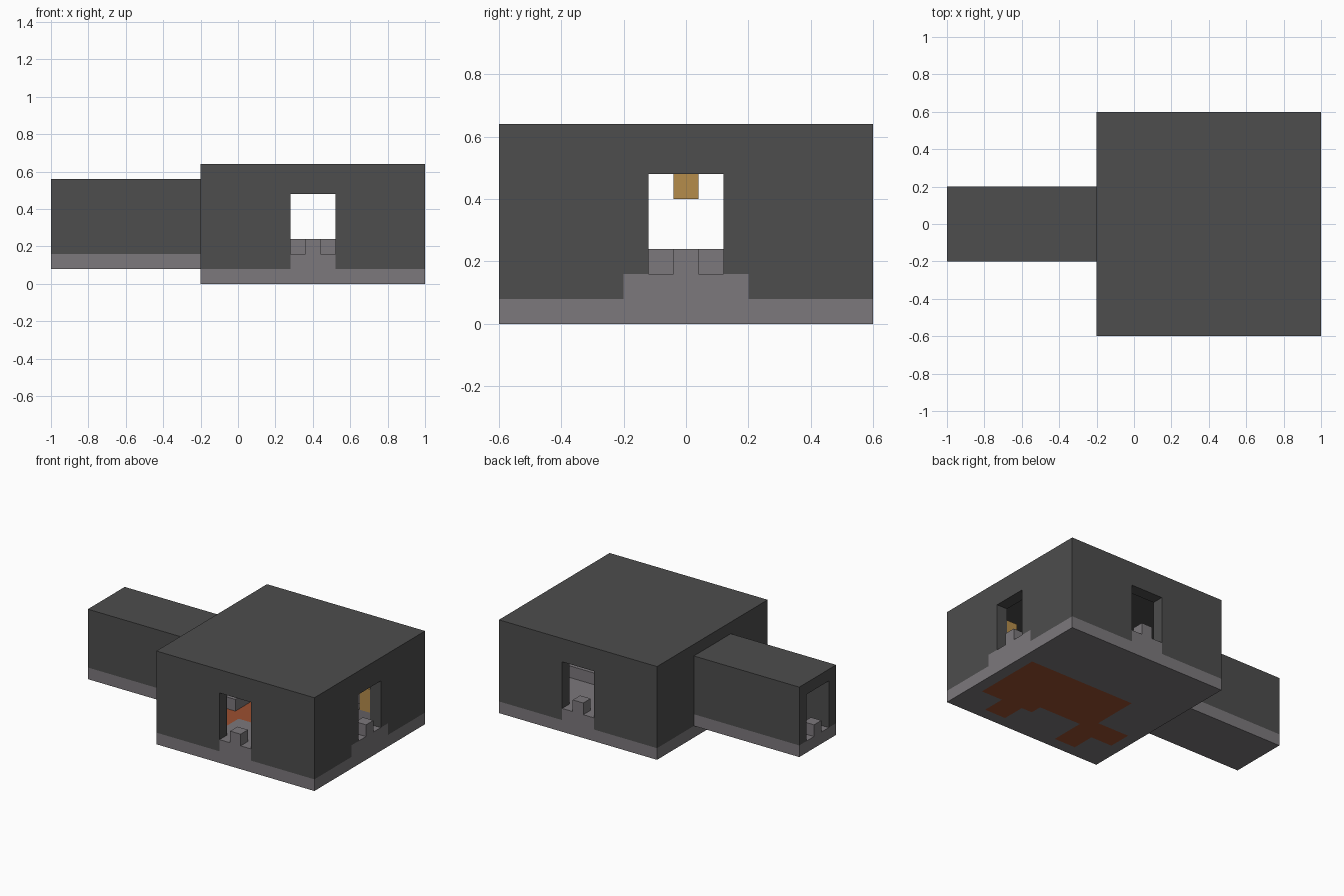
import bpy
import bmesh
import math
from mathutils import Vector

cube = bpy.data.objects.get("Cube")
if cube:
    bpy.data.objects.remove(cube, do_unlink=True)

UNIT = 0.08
cells = {}


def material(name, color):
    m = bpy.data.materials.new(name)
    m.use_nodes = True
    m.diffuse_color = (*color, 1)
    m.node_tree.nodes["Principled BSDF"].inputs["Base Color"].default_value = (*color, 1)
    return m


dark = material("dark stone", (0.074, 0.074, 0.074))
grey = material("grey stone", (0.2, 0.188, 0.2))
orange = material("molten orange", (0.33, 0.08, 0.03))
gold = material("lamp gold", (0.46, 0.265, 0.07))


def fill(part, x0, x1, y0, y1, z0, z1):
    """Give a box of unit blocks to a part; None carves the blocks away."""
    def span(a, b, start):
        return range(round((a - start) / UNIT), round((b - start) / UNIT))
    for i in span(x0, x1, -1):
        for j in span(y0, y1, -0.6):
            for k in span(z0, z1, 0):
                if part:
                    cells[i, j, k] = part
                else:
                    cells.pop((i, j, k), None)


# Corridor: floor slab, shell and hollow
fill("corridor_walls", -1, -0.2, -0.2, 0.2, 0.16, 0.56)
fill("corridor_floor", -1, -0.2, -0.2, 0.2, 0.08, 0.16)
fill(None, -1, -0.2, -0.12, 0.12, 0.16, 0.48)

# Room: shell, hollow, base and raised floor
fill("room_walls", -0.2, 1, -0.6, 0.6, 0.08, 0.64)
fill("room_base", -0.2, 1, -0.6, 0.6, 0, 0.08)
fill(None, -0.12, 0.92, -0.52, 0.52, 0.16, 0.56)
fill("room_base", -0.12, 0.92, -0.52, 0.52, 0.08, 0.16)

# Doorways through the four walls, with grey sills
fill(None, 0.28, 0.52, -0.6, 0.6, 0.16, 0.48)
fill(None, -0.2, 1, -0.12, 0.12, 0.16, 0.48)
fill("room_base", 0.28, 0.52, -0.6, 0.6, 0.08, 0.16)
fill("room_base", -0.2, 1, -0.2, 0.2, 0.08, 0.16)

# Small post in the middle of each outer doorway
fill("front_post", 0.36, 0.44, -0.6, -0.52, 0.16, 0.24)
fill("back_post", 0.36, 0.44, 0.52, 0.6, 0.16, 0.24)
fill("left_post", 0.92, 1, -0.04, 0.04, 0.16, 0.24)
fill("corridor_post", -1, -0.92, -0.04, 0.04, 0.16, 0.24)

# Molten pool: main body and spilled lobes
for x0, x1, y0, y1 in ((0.12, 0.92, -0.28, 0.12), (0.52, 0.92, -0.36, -0.28),
                       (-0.12, 0.2, -0.36, -0.2), (0.04, 0.2, -0.52, -0.36),
                       (0.6, 0.76, -0.52, -0.36)):
    fill("molten_pool", x0, x1, y0, y1, 0, 0.16)

# Low rim behind and beside the pool
fill("pool_rim", 0.04, 0.92, 0.12, 0.2, 0.16, 0.24)
fill("pool_rim", 0.04, 0.12, -0.2, 0.2, 0.16, 0.24)

# Lamps
fill("corridor_lamp", -0.6, -0.52, -0.04, 0.04, 0.4, 0.48)
for side, y in (("back", 0.12), ("front", -0.2)):
    fill(side + "_wall_lamp", 0.84, 0.92, y, y + UNIT, 0.24, 0.4)

colours = {"corridor_walls": dark, "room_walls": dark, "molten_pool": orange,
           "corridor_lamp": gold, "back_wall_lamp": gold, "front_wall_lamp": gold}


def build(part):
    """Join the exposed faces of a part's blocks into one clean mesh."""
    bm = bmesh.new()
    for cell in [c for c, p in cells.items() if p == part]:
        centre = Vector(cell) + Vector((0.5, 0.5, 0.5))
        for axis in range(3):
            for sign in (-1, 1):
                n = Vector((0, 0, 0))
                n[axis] = sign
                if tuple(int(c + d) for c, d in zip(cell, n)) in cells:
                    continue
                u = Vector((0, 0, 0))
                u[(axis + 1) % 3] = 0.5
                v = n.cross(u)
                mid = centre + n * 0.5
                corners = (mid - u - v, mid + u - v, mid + u + v, mid - u + v)
                bm.faces.new([bm.verts.new(c * UNIT + Vector((-1, -0.6, 0)))
                              for c in corners])
    bmesh.ops.remove_doubles(bm, verts=bm.verts, dist=0.001)
    bmesh.ops.dissolve_limit(bm, angle_limit=math.radians(1),
                             verts=bm.verts, edges=bm.edges)
    mesh = bpy.data.meshes.new(part)
    bm.to_mesh(mesh)
    bm.free()
    mesh.materials.append(colours.get(part, grey))
    bpy.context.collection.objects.link(bpy.data.objects.new(part, mesh))


for part in dict.fromkeys(cells.values()):
    build(part)
